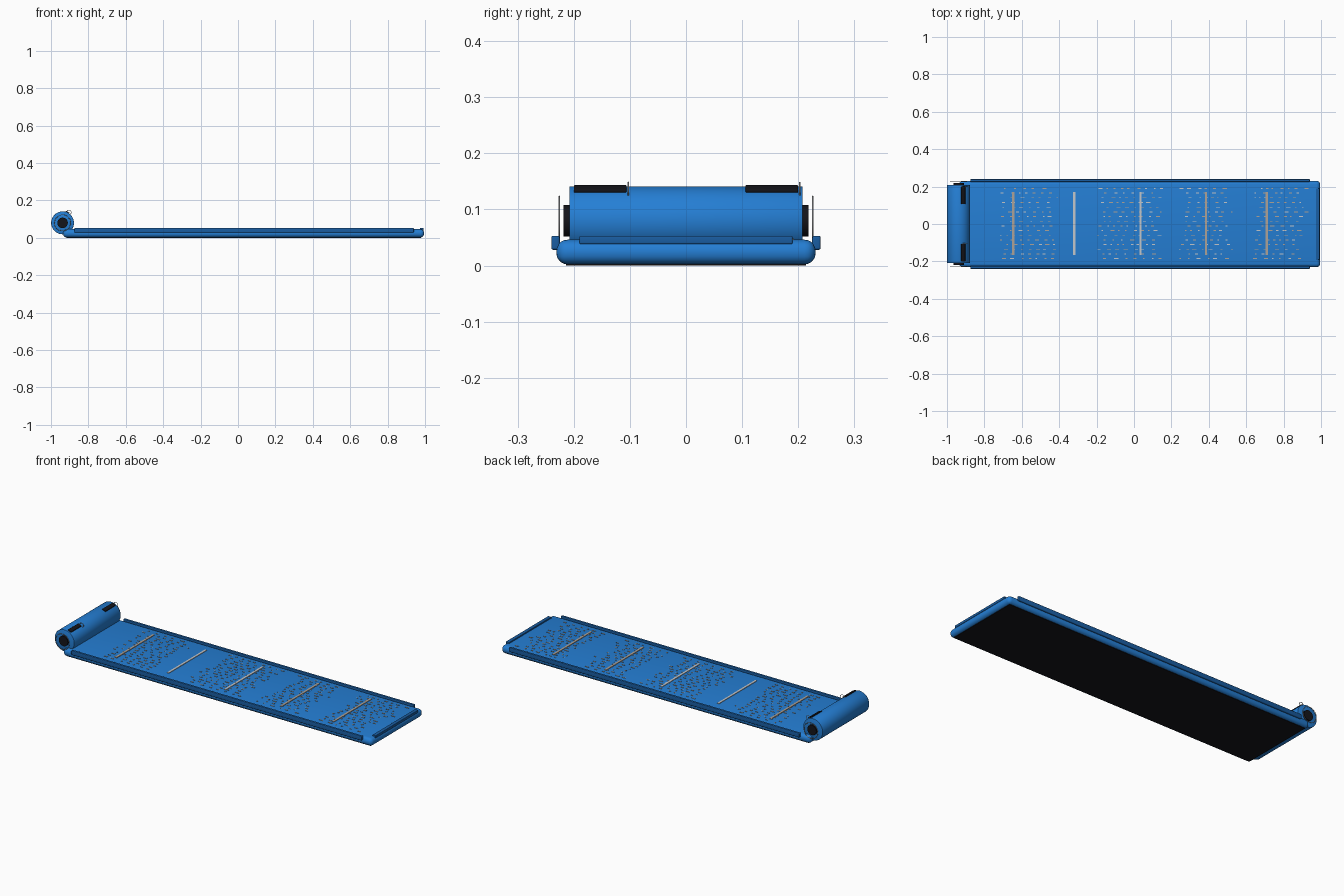
import bpy, bmesh, math, random
from mathutils import Matrix, Vector

random.seed(4)
if "Cube" in bpy.data.objects:
    bpy.data.objects.remove(bpy.data.objects["Cube"])


def material(name, rgb):
    m = bpy.data.materials.new(name)
    m.use_nodes = True
    m.diffuse_color = (*rgb, 1)
    m.node_tree.nodes["Principled BSDF"].inputs["Base Color"].default_value = (*rgb, 1)
    return m


BLUE = material("mat blue", (0.018, 0.21, 0.66))
TRIM = material("trim blue", (0.01, 0.11, 0.36))
BLACK = material("rubber black", (0.007, 0.007, 0.01))
TAN = material("stitch tan", (0.42, 0.36, 0.31))
SILVER = material("wire silver", (0.55, 0.57, 0.6))


def finish(name, bm, mat):
    mesh = bpy.data.meshes.new(name)
    bm.to_mesh(mesh)
    bm.free()
    obj = bpy.data.objects.new(name, mesh)
    bpy.context.collection.objects.link(obj)
    mesh.materials.append(mat)
    return obj


def smooth(obj):
    bpy.ops.object.select_all(action="DESELECT")
    obj.select_set(True)
    bpy.context.view_layer.objects.active = obj
    bpy.ops.object.shade_smooth_by_angle(angle=math.radians(35))


def add_box(bm, lo, hi):
    lo, hi = Vector(lo), Vector(hi)
    size = Matrix.Diagonal((*(hi - lo), 1))
    bmesh.ops.create_cube(bm, size=1, matrix=Matrix.Translation((lo + hi) / 2) @ size)


def box(name, lo, hi, mat, bevel=0):
    bm = bmesh.new()
    add_box(bm, lo, hi)
    if bevel:
        bmesh.ops.bevel(bm, geom=bm.edges[:], offset=bevel, segments=5,
                        profile=0.5, affect="EDGES")
    obj = finish(name, bm, mat)
    if bevel:
        smooth(obj)
    return obj


def cylinder(name, x, y0, y1, z, radius, mat, bevel=0):
    bm = bmesh.new()
    place = Matrix.Translation((x, (y0 + y1) / 2, z)) @ Matrix.Rotation(math.pi / 2, 4, "X")
    bmesh.ops.create_cone(bm, cap_ends=True, segments=48, radius1=radius,
                          radius2=radius, depth=y1 - y0, matrix=place)
    if bevel:
        rims = [e for e in bm.edges if any(len(f.verts) > 4 for f in e.link_faces)]
        bmesh.ops.bevel(bm, geom=rims, offset=bevel, segments=2, profile=0.5, affect="EDGES")
    smooth(finish(name, bm, mat))


def ring(name, x, y, z, radius, wire, mat):
    bpy.ops.mesh.primitive_torus_add(location=(x, y, z), rotation=(math.pi / 2, 0, 0),
                                     major_radius=radius, minor_radius=wire,
                                     major_segments=36, minor_segments=8)
    obj = bpy.context.object
    obj.name = name
    obj.data.materials.append(mat)
    smooth(obj)


# Padded mat with a rubber underside
TOP = 0.046
box("mat_pad", (-0.935, -0.231, 0.002), (0.995, 0.231, TOP), BLUE, 0.02)
box("mat_underside", (-0.918, -0.214, 0), (0.978, 0.214, 0.004), BLACK)

# Raised binding along both sides and the foot end
for side, sign in (("right", -1), ("left", 1)):
    y = sorted((sign * 0.225, sign * 0.24))
    box(side + "_side_binding", (-0.875, y[0], 0.028), (0.94, y[1], 0.053), TRIM, 0.004)
box("end_binding", (0.972, -0.19, 0.038), (0.993, 0.19, 0.053), TRIM, 0.003)

# Rolled headrest with hubs and wire hoops
RX, RZ, RR = -0.938, 0.08, 0.061
cylinder("head_roll", RX, -0.208, 0.208, RZ, RR, BLUE, 0.002)
for side, sign in (("right", -1), ("left", 1)):
    y = sorted((sign * 0.2, sign * 0.218))
    cylinder(side + "_roll_hub", RX, y[0], y[1], RZ, 0.028, BLACK)
    ring(side + "_roll_hoop", RX, sign * 0.226, RZ, 0.043, 0.0016, SILVER)

# Grip straps laid tangent to the roll
for side, sign in (("right", -1), ("left", 1)):
    strap = box(side + "_strap", (-0.011, -0.047, -0.004), (0.011, 0.047, 0.004), BLACK, 0.002)
    lean = math.radians(24)
    strap.rotation_euler.y = lean
    strap.location = (RX + RR * math.sin(lean), sign * 0.153, RZ + RR * math.cos(lean))
for side, y in (("right", -0.103), ("left", 0.203)):
    ring(side + "_strap_ring", -0.904, y, 0.136, 0.012, 0.0014, SILVER)

# Cross seams
for i, (x, mat) in enumerate(zip((-0.645, -0.32, 0.035, 0.385, 0.71),
                                 (TAN, SILVER, SILVER, TAN, TAN))):
    box("cross_seam_%d" % (i + 1), (x - 0.006, -0.167, TOP - 0.003),
        (x + 0.006, 0.17, TOP + 0.003), mat)

# Scattered stitches in rows, grouped in zones along the mat
stitches = {TAN: bmesh.new(), SILVER: bmesh.new()}
for x0, x1 in ((-0.72, -0.4), (-0.2, 0.16), (0.24, 0.53), (0.63, 0.92)):
    for row in range(16):
        y = -0.185 + row * 0.025
        x = x0 + random.uniform(0, 0.06)
        while x < x1 - random.uniform(0, 0.05):
            length = random.choice((0.008, 0.012, 0.016, 0.022))
            bm = stitches[random.choice((TAN, TAN, SILVER))]
            add_box(bm, (x, y - 0.0022, TOP - 0.002), (x + length, y + 0.0022, TOP + 0.002))
            x += length + random.uniform(0.015, 0.045)
for (mat, bm), name in zip(stitches.items(), ("tan_stitches", "silver_stitches")):
    finish(name, bm, mat)
